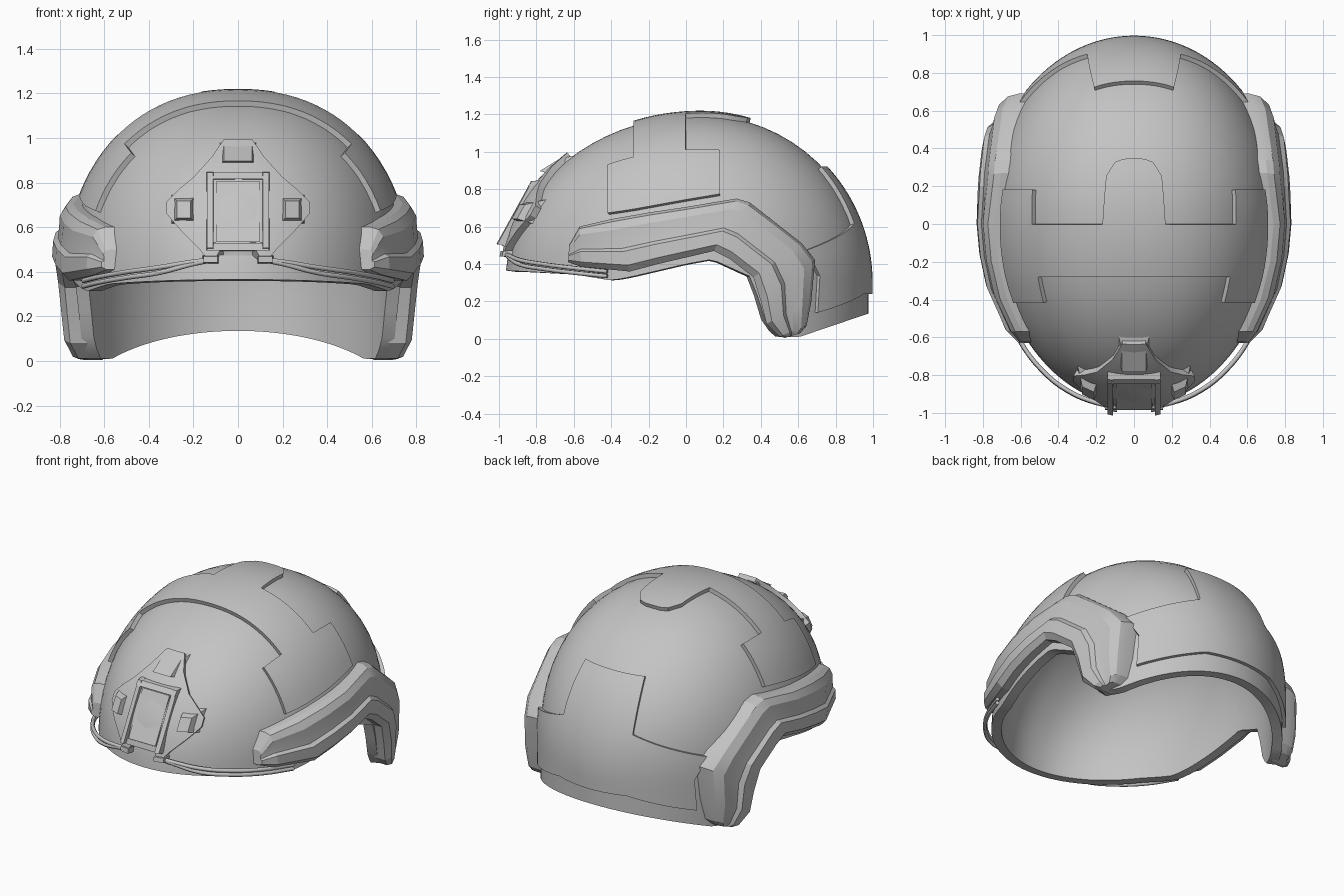
import bpy, bmesh, math
from math import sin, cos, radians

if "Cube" in bpy.data.objects:
    bpy.data.objects.remove(bpy.data.objects["Cube"])

N = 2.25                                  # roundness across the head
MF, MB = 2.0, 2.0                         # roundness along the head, front and back
A, BF, BB, C = 0.76, 1.045, 0.895, 0.89   # half width, front, back, height
CY, ZC = 0.08, 0.305

grey = bpy.data.materials.new("matte_grey")
grey.diffuse_color = (0.55, 0.55, 0.55, 1)
grey.use_nodes = True
grey.node_tree.nodes["Principled BSDF"].inputs["Base Color"].default_value = grey.diffuse_color


def spow(v, e):
    return math.copysign(abs(v) ** e, v)


def zfrac(z):
    return max(0.0, z - ZC) / C


def lerp(a, b, t):
    return a + (b - a) * t


def interp(pts, x):
    for (x0, v0), (x1, v1) in zip(pts, pts[1:]):
        if x <= x1:
            return lerp(v0, v1, max(0, (x - x0) / (x1 - x0)))
    return pts[-1][1]


def arch_scale(y):
    """Size of the dome's cross-section at a depth."""
    b, m = (BB, MB) if y > CY else (BF, MF)
    return max(0.0, 1 - abs((y - CY) / b) ** m) ** (1 / m)


def side_x(y, z):
    return A * max(0.0, arch_scale(y) ** N - zfrac(z) ** N) ** (1 / N)


def front_y(x, z, t):
    r = (abs(x / A) ** N + zfrac(z) ** N) ** (1 / N)
    return CY - BF * max(0.0, 1 - r ** MF) ** (1 / MF) - t


def ring_point(phi, z, t=0.0):
    """Dome point at a heading and a height."""
    b, m = (BB, MB) if sin(phi) > 0 else (BF, MF)
    reach = b * max(0.0, 1 - zfrac(z) ** m) ** (1 / m)
    y = CY + reach * spow(sin(phi), 2 / m)
    x = math.copysign(side_x(y, z), cos(phi)) if abs(cos(phi)) > 1e-6 else 0
    return (x + t * cos(phi), y + t * sin(phi), z)


def arch_point(w, y):
    """Dome point at an angle over the head and a depth."""
    s = arch_scale(y)
    return (A * s * spow(cos(w), 2 / N), y, ZC + C * s * spow(sin(w), 2 / N))


def finish(name, bm, thick=0.0, offset=0.0, angle=28):
    me = bpy.data.meshes.new(name)
    bm.to_mesh(me)
    bm.free()
    ob = bpy.data.objects.new(name, me)
    bpy.context.collection.objects.link(ob)
    me.materials.append(grey)
    bpy.ops.object.select_all(action='DESELECT')
    ob.select_set(True)
    bpy.context.view_layer.objects.active = ob
    if thick:
        m = ob.modifiers.new("thickness", 'SOLIDIFY')
        m.thickness, m.offset = thick, offset
        bpy.ops.object.modifier_apply(modifier="thickness")
    bpy.ops.object.shade_smooth_by_angle(angle=radians(angle))


def grid(bm, f, nu, nv):
    vs = [[bm.verts.new(f(i / nu, j / nv)) for j in range(nv + 1)] for i in range(nu + 1)]
    for i in range(nu):
        for j in range(nv):
            bm.faces.new((vs[i][j], vs[i + 1][j], vs[i + 1][j + 1], vs[i][j + 1]))


def weld(bm):
    bmesh.ops.remove_doubles(bm, verts=bm.verts, dist=1e-4)
    bmesh.ops.recalc_face_normals(bm, faces=bm.faces)


# shell: dome with a high front brim, ear cut and low nape
RIM = [(-0.96, 0.365), (-0.6, 0.345), (-0.4, 0.312), (-0.3, 0.33), (0, 0.40), (0.14, 0.425),
       (0.35, 0.33), (0.43, 0.08), (0.5, 0.012), (0.6, 0.008), (0.975, 0.135)]
bm = bmesh.new()
COLS, ROWS = 128, 18
rows = [[] for _ in range(ROWS)]
for i in range(COLS):
    phi = 2 * math.pi * i / COLS
    z0 = interp(RIM, ring_point(phi, ZC)[1])
    for j in range(ROWS):
        z = z0 + (ZC + C - z0) * sin(j / ROWS * math.pi / 2)
        rows[j].append(bm.verts.new(ring_point(phi, z)))
top = bm.verts.new((0, CY, ZC + C))
for i in range(COLS):
    k = (i + 1) % COLS
    for j in range(ROWS - 1):
        bm.faces.new((rows[j][i], rows[j][k], rows[j + 1][k], rows[j + 1][i]))
    bm.faces.new((rows[-1][i], rows[-1][k], top))
finish("shell", bm, 0.06, -1)

# crown panel: centre band, rear tongue and two stepped side flaps
STEP = radians(49)
COL = (math.pi - 2 * STEP) / 24
DEPTHS = [-0.41, -0.34, -0.275, -0.22, -0.165, -0.11, -0.055, 0, 0.06, 0.12, 0.18]
bm = bmesh.new()
grid(bm, lambda u, v: arch_point(lerp(STEP, math.pi - STEP, u), lerp(-0.275, 0, v)), 24, 5)


def tongue(u, v):
    k = 2 * u - 1
    end = 0.34 - 0.09 * abs(k) ** 4
    return arch_point(math.pi / 2 + (3 * COL - radians(1.2) * v) * k, lerp(0, end, v))


def flap(sign):
    def f(u, v):
        y = DEPTHS[round(v * 10)]
        low = math.asin(((lerp(0.665, 0.765, v) - ZC) / (C * arch_scale(y))) ** (N / 2))
        w = lerp(low, STEP, u)
        return arch_point(w if sign > 0 else math.pi - w, y)
    return f


grid(bm, tongue, 6, 6)
for sign in (1, -1):
    grid(bm, flap(sign), 6, 10)
weld(bm)
finish("crown_panel", bm, 0.05)

# nape panel: tall centre tab and lower wings
bm = bmesh.new()
TAB = radians(72)
grid(bm, lambda u, v: ring_point(lerp(TAB, math.pi - TAB, u), lerp(0.24, 0.906, v)), 10, 18)


def wing(sign):
    def f(u, v):
        edge = radians(interp([(0, 43), (0.6, 44), (1, 38.5)], v))
        phi = lerp(edge, TAB, u)
        z = lerp(lerp(0.14, 0.24, u), lerp(0.47, 0.61, u), v)
        return ring_point(phi if sign > 0 else math.pi - phi, z)
    return f


for sign in (1, -1):
    grid(bm, wing(sign), 10, 10)
weld(bm)
finish("nape_panel", bm, 0.045)

# side rails: ridged section swept along the ear line
# (top y, z, bottom y, z, bulge at top and bottom)
STATIONS = [(-0.625, 0.50, -0.63, 0.41, 0.7, 0.7), (-0.57, 0.60, -0.56, 0.385, 1, 1),
            (-0.4, 0.64, -0.3, 0.36, 1.05, 1), (-0.2, 0.675, -0.15, 0.40, 1, 1),
            (0, 0.705, 0, 0.435, 1, 1), (0.27, 0.75, 0.15, 0.47, 1, 1),
            (0.34, 0.73, 0.23, 0.43, 1.05, 1), (0.62, 0.51, 0.36, 0.33, 1.4, 1.1),
            (0.69, 0.42, 0.40, 0.20, 1.5, 1.1), (0.67, 0.20, 0.43, 0.08, 1.4, 1.05),
            (0.645, 0.07, 0.50, 0.012, 1.1, 0.9), (0.61, 0.03, 0.53, 0.005, 0.8, 0.7)]
SECTION = [(0, -0.03), (0, 0.04), (0.05, 0.07), (0.2, 0.083), (0.42, 0.072), (0.56, 0.07),
           (0.62, 0.088), (0.88, 0.083), (1, 0.05), (1, -0.05)]
for sign, side in ((1, "right"), (-1, "left")):
    bm = bmesh.new()
    loops = []
    for ty, tz, by, bz, k0, k1 in STATIONS:
        loop = []
        for f, t in SECTION:
            y, z = lerp(ty, by, f), lerp(tz, bz, f)
            out = t * lerp(k0, k1, f) if t > 0 else t
            loop.append(bm.verts.new((sign * (side_x(y, z) + out), y, z)))
        loops.append(loop)
    n = len(SECTION)
    for a, b in zip(loops, loops[1:]):
        for i in range(n):
            bm.faces.new((a[i], a[(i + 1) % n], b[(i + 1) % n], b[i]))
    bm.faces.new(loops[0])
    bm.faces.new(loops[-1])
    bmesh.ops.recalc_face_normals(bm, faces=bm.faces)
    finish(side + "_rail", bm, angle=20)

# front mount plate, hugging the brow
WIDTHS = [(0.45, 0.13), (0.50, 0.17), (0.58, 0.25), (0.65, 0.31), (0.70, 0.31), (0.76, 0.25),
          (0.81, 0.19), (0.90, 0.11), (0.975, 0.06)]


def plate(u, v):
    i = round(v * (len(WIDTHS) - 1))
    z, w = WIDTHS[i]
    x = w * (2 * u - 1)
    if i == 0:
        z += 0.05 * (abs(x) < 0.08)       # notch under the frame
    return (x, front_y(x, z, 0.012), z)


bm = bmesh.new()
grid(bm, plate, 8, len(WIDTHS) - 1)
finish("mount_plate", bm, 0.055)


def block(name, x0, x1, z0, z1, t, taper=0.006, t_top=None):
    """Tapered block standing out of the brow."""
    bm = bmesh.new()
    for d, k in ((-0.02, 0), (t, taper)):
        for x in (x0 + k, x1 - k):
            for z in (z0 + k, z1 - k):
                dd = t_top if (d == t and t_top is not None and z > (z0 + z1) / 2) else d
                bm.verts.new((x, front_y(x, z, dd), z))
    bmesh.ops.convex_hull(bm, input=bm.verts)
    bmesh.ops.recalc_face_normals(bm, faces=bm.faces)
    finish(name, bm, angle=20)


# mount frame, top wedge and side lugs
block("frame_top", -0.145, 0.145, 0.81, 0.85, 0.085)
block("frame_bottom", -0.145, 0.145, 0.49, 0.535, 0.06)
block("frame_floor", -0.10, 0.10, 0.53, 0.81, 0.06, 0.004)
block("top_wedge", -0.085, 0.085, 0.875, 0.985, 0.085, 0.022, 0.055)
for sign, side in ((1, "right"), (-1, "left")):
    xs = sorted((sign * 0.105, sign * 0.145))
    block(side + "_frame_bar", *xs, 0.50, 0.85, 0.085)
    xs = sorted((sign * 0.18, sign * 0.305))
    block(side + "_lug", *xs, 0.61, 0.75, 0.08, 0.032)
    xs = sorted((sign * 0.085, sign * 0.16))
    block(side + "_hook", *xs, 0.435, 0.475, 0.05)


# elastic cords from the mount to the rails: two strands a side
def cord(name, pts, radius):
    cu = bpy.data.curves.new(name, 'CURVE')
    cu.dimensions = '3D'
    cu.bevel_depth, cu.bevel_resolution, cu.resolution_u = radius, 1, 4
    cu.use_fill_caps = True
    sp = cu.splines.new('BEZIER')
    sp.bezier_points.add(len(pts) - 1)
    for p, co in zip(sp.bezier_points, pts):
        p.co = co
        p.handle_left_type = p.handle_right_type = 'AUTO'
    ob = bpy.data.objects.new(name, cu)
    bpy.context.collection.objects.link(ob)
    cu.materials.append(grey)


for sign, side in ((1, "right"), (-1, "left")):
    for label, drop in (("upper", 0), ("lower", 0.025)):
        pts = []
        for deg, z, t in ((-83, 0.455, 0.022), (-76, 0.445, 0.026), (-64, 0.42, 0.034),
                          (-52, 0.40, 0.038), (-40, 0.38, 0.034), (-28, 0.36, 0.024)):
            x, y, z = ring_point(radians(deg), z - drop * min(1, (83 + deg) / 20), t)
            pts.append((sign * x, y, z))
        cord(f"{side}_{label}_cord", pts, 0.012)
